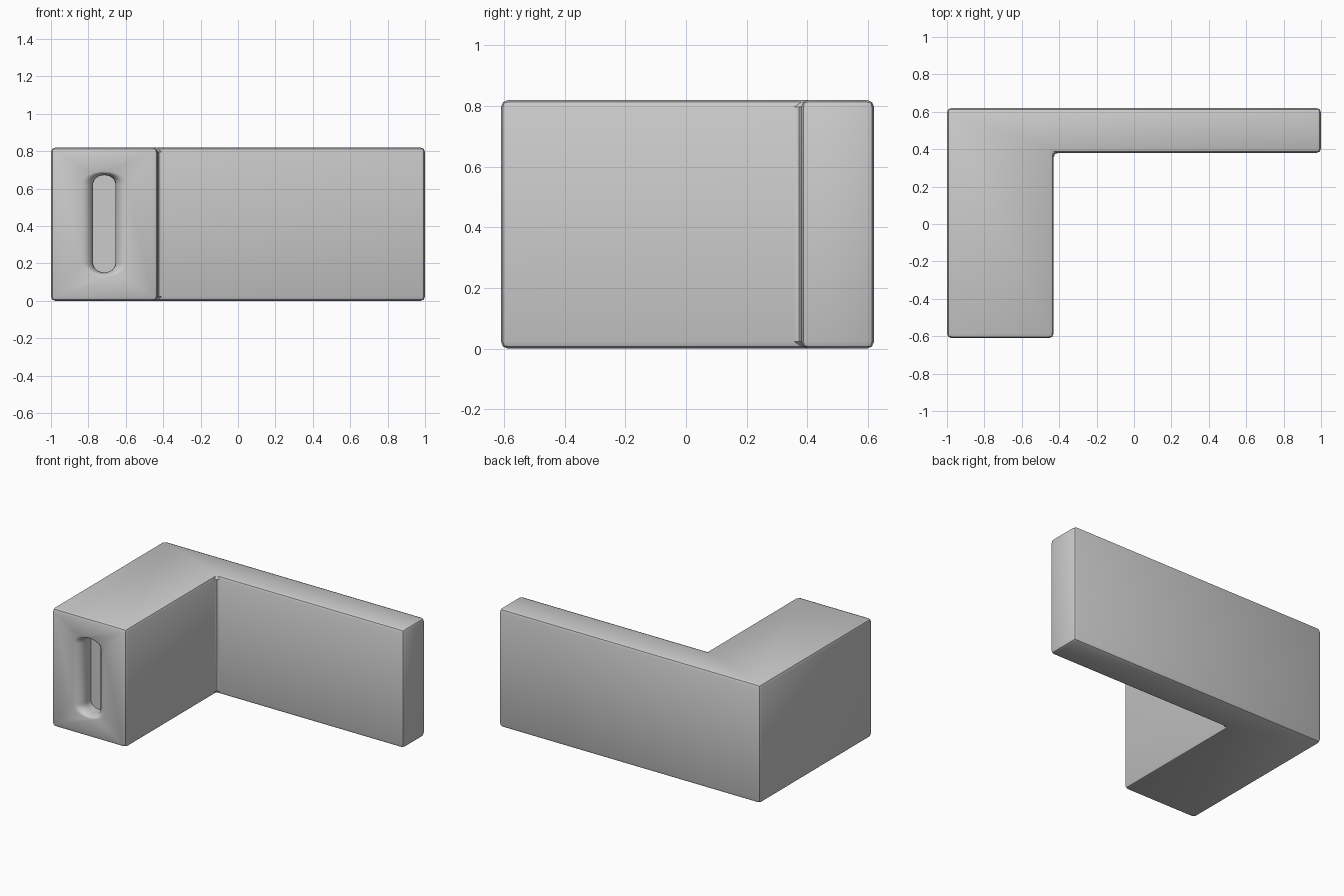
import bpy, bmesh, math

cube = bpy.data.objects.get("Cube")
if cube:
    bpy.data.objects.remove(cube, do_unlink=True)

grey = bpy.data.materials.new("light_grey")
grey.use_nodes = True
colour = (0.6, 0.6, 0.6, 1)
grey.diffuse_color = colour
grey.node_tree.nodes["Principled BSDF"].inputs["Base Color"].default_value = colour

HEIGHT, FRONT, BACK = 0.82, -0.61, 0.62


def make_object(name, bm):
    bmesh.ops.recalc_face_normals(bm, faces=bm.faces[:])
    mesh = bpy.data.meshes.new(name)
    bm.to_mesh(mesh)
    bm.free()
    mesh.materials.append(grey)
    obj = bpy.data.objects.new(name, mesh)
    bpy.context.collection.objects.link(obj)
    return obj


def slot_ring(bm, half_w, half_h, cap, y, steps=12):
    """Upright slot outline with elliptical ends."""
    cx, cz = -0.715, 0.412
    ring = []
    for side in (1, -1):
        for i in range(steps + 1):
            a = math.pi * i / steps
            x = half_w * math.cos(a) * side
            z = (half_h - cap + cap * math.sin(a)) * side
            ring.append(bm.verts.new((cx + x, y, cz + z)))
    return ring


# L-shaped body, extruded upwards
bm = bmesh.new()
outline = [(-1, FRONT), (-0.43, FRONT), (-0.43, 0.38), (1, 0.38), (1, BACK), (-1, BACK)]
base = bm.faces.new([bm.verts.new((x, y, 0)) for x, y in outline])
top = bmesh.ops.extrude_face_region(bm, geom=[base])["geom"]
bmesh.ops.translate(bm, vec=(0, 0, HEIGHT),
                    verts=[v for v in top if isinstance(v, bmesh.types.BMVert)])
bmesh.ops.recalc_face_normals(bm, faces=bm.faces[:])
# Softened edges all round
bmesh.ops.bevel(bm, geom=bm.edges[:], offset=0.024, offset_type='OFFSET',
                segments=2, profile=0.5, affect='EDGES')
body = make_object("l_shaped_body", bm)

# Slot cutter: rounded lip, straight walls, flat floor
bm = bmesh.new()
rings = [slot_ring(bm, 0.125, 0.28, 0.07, FRONT - 0.05)]
for i in range(7):
    a = math.pi / 2 * i / 6
    t = 1 - math.cos(math.pi / 2 - a)
    s = 1 - t
    depth = 0.065 * (1 - math.cos(a))
    rings.append(slot_ring(bm, 0.125 - 0.065 * s, 0.28 - 0.02 * s,
                           0.07 - 0.02 * s, FRONT + depth))
rings.append(slot_ring(bm, 0.06, 0.26, 0.05, FRONT + 0.11))
for a, b in zip(rings, rings[1:]):
    for i in range(len(a)):
        j = (i + 1) % len(a)
        bm.faces.new((a[i], a[j], b[j], b[i]))
bm.faces.new(rings[0])
bm.faces.new(rings[-1])
cutter = make_object("slot_cutter", bm)
cutter.hide_render = True

# Cut the slot into the front of the short arm
cut = body.modifiers.new("slot", 'BOOLEAN')
cut.operation = 'DIFFERENCE'
cut.solver = 'EXACT'
cut.object = cutter
bpy.ops.object.select_all(action='DESELECT')
body.select_set(True)
bpy.context.view_layer.objects.active = body
bpy.ops.object.modifier_apply(modifier=cut.name)
bpy.data.objects.remove(cutter, do_unlink=True)
bpy.ops.object.shade_smooth_by_angle(angle=math.radians(30))
